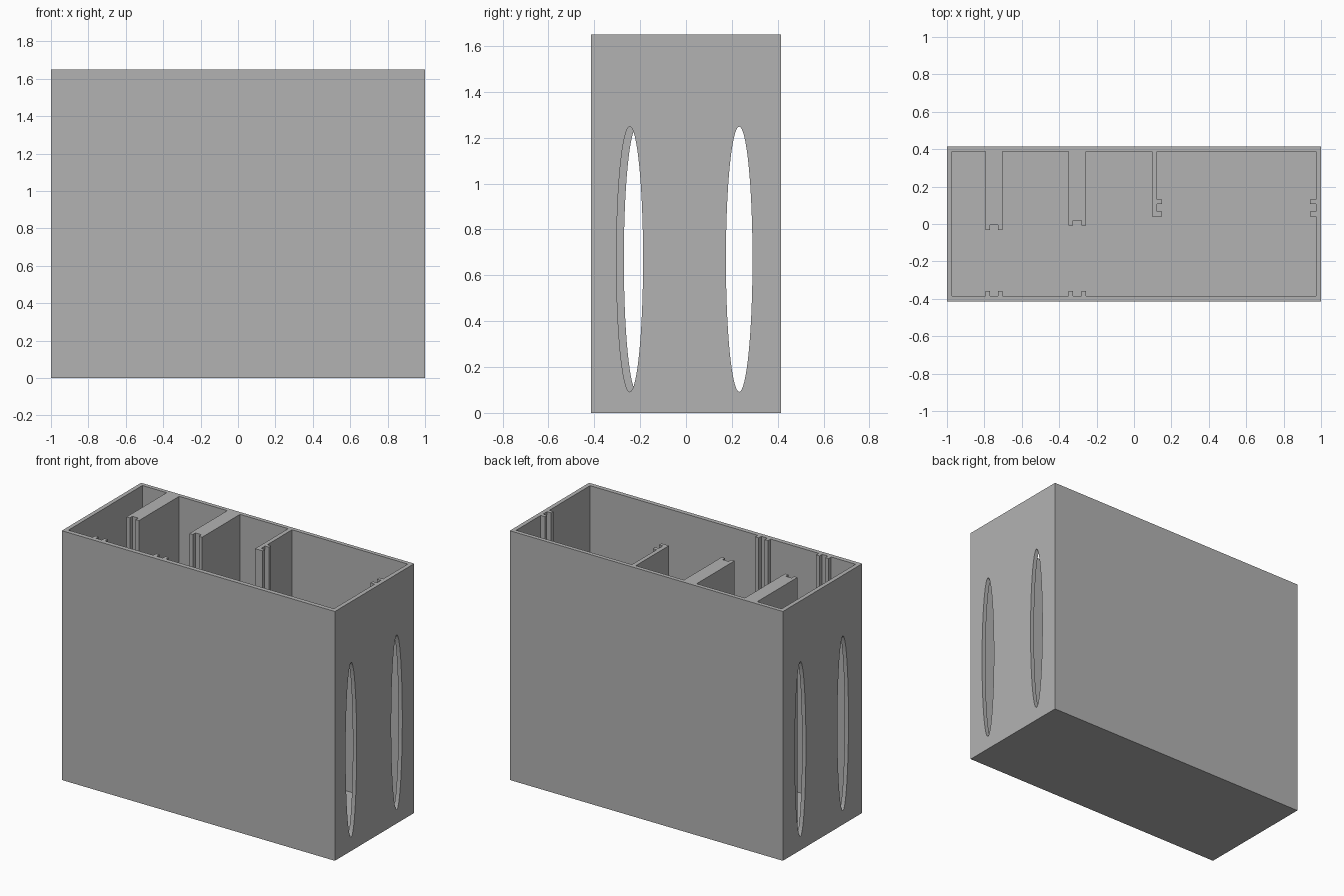
import bpy, bmesh, math
from mathutils import Vector

if "Cube" in bpy.data.objects:
    bpy.data.objects.remove(bpy.data.objects["Cube"])

HX, HY, H = 1.0, 0.415, 1.65        # outer half sizes and height
IX, IY, FLOOR = 0.972, 0.388, 0.028  # inner half sizes and floor height
LIP = 0.027                          # depth of the slide grooves

grey = bpy.data.materials.new("plain_grey")
grey.diffuse_color = (0.45, 0.45, 0.45, 1)
grey.use_nodes = True
grey.node_tree.nodes["Principled BSDF"].inputs["Base Color"].default_value = grey.diffuse_color


def prism(name, outline, sweep):
    """Solid made by sweeping a closed 3D outline along a vector."""
    bm = bmesh.new()
    face = bm.faces.new([bm.verts.new(p) for p in outline])
    geo = bmesh.ops.extrude_face_region(bm, geom=[face], use_keep_orig=True)
    moved = [v for v in geo["geom"] if isinstance(v, bmesh.types.BMVert)]
    bmesh.ops.translate(bm, verts=moved, vec=Vector(sweep))
    bmesh.ops.recalc_face_normals(bm, faces=bm.faces)
    mesh = bpy.data.meshes.new(name)
    bm.to_mesh(mesh)
    bm.free()
    mesh.materials.append(grey)
    ob = bpy.data.objects.new(name, mesh)
    bpy.context.collection.objects.link(ob)
    return ob


def cut(target, cutter):
    """Subtract the cutter from the target and discard it."""
    cutter.hide_render = True
    mod = target.modifiers.new("cut", "BOOLEAN")
    mod.operation = "DIFFERENCE"
    mod.solver = "EXACT"
    mod.object = cutter
    bpy.context.view_layer.objects.active = target
    bpy.ops.object.modifier_apply(modifier=mod.name)
    bpy.data.objects.remove(cutter)


def rail_pair(a, b, base, tip):
    """Two small rails between a and b, as (along, out) steps."""
    t = math.copysign(0.0245, b - a)
    return [(a, base), (a, tip), (a + t, tip), (a + t, base),
            (b - t, base), (b - t, tip), (b, tip), (b, base)]


def divider(a, b, end):
    """Thick divider from the back wall with a groove in its end."""
    rails = rail_pair(b, a, end + LIP, end)[1:-1]
    return [(b, IY)] + rails + [(a, IY)]


# Cavity outline seen from above, counter-clockwise from the front left corner
slots = [(-0.794, -0.703, -0.032), (-0.35, -0.257, -0.008)]
rail_y = (0.041, 0.131)
outline = [(-IX, -IY + 0.003)]
for a, b, _ in slots:                                   # front wall rails
    outline += rail_pair(a, b, -IY + 0.003, -IY + 0.003 + LIP)
outline += [(IX, -IY + 0.003)]
outline += [(x, y) for y, x in rail_pair(*rail_y, IX, IX - 0.03)]  # right wall rails
outline += [(IX, IY)]
# Thin divider with rails on its right face
thin = rail_pair(rail_y[1], rail_y[0], 0.124, 0.151)[:-1]
outline += [(0.124, IY)] + [(x, y) for y, x in thin] + [(0.096, rail_y[0]), (0.096, IY)]
for a, b, end in reversed(slots):                       # thick dividers
    outline += divider(a, b, end)
outline += [(-IX, IY)]

# Case body
case = prism("case_body", [(-HX, -HY, 0), (HX, -HY, 0), (HX, HY, 0), (-HX, HY, 0)], (0, 0, H))
cut(case, prism("cavity_cutter", [(x, y, FLOOR) for x, y in outline], (0, 0, H)))

# Oval openings: the back one runs through everything, front ones differ per wall
for y, x0, x1 in [(0.232, -1.1, 1.1), (-0.245, 0.9, 1.1), (-0.213, -1.1, -0.9)]:
    oval = [(x0, y + 0.058 * math.cos(math.tau * i / 64), 0.67 + 0.578 * math.sin(math.tau * i / 64))
            for i in range(64)]
    cut(case, prism("oval_cutter", oval, (x1 - x0, 0, 0)))
